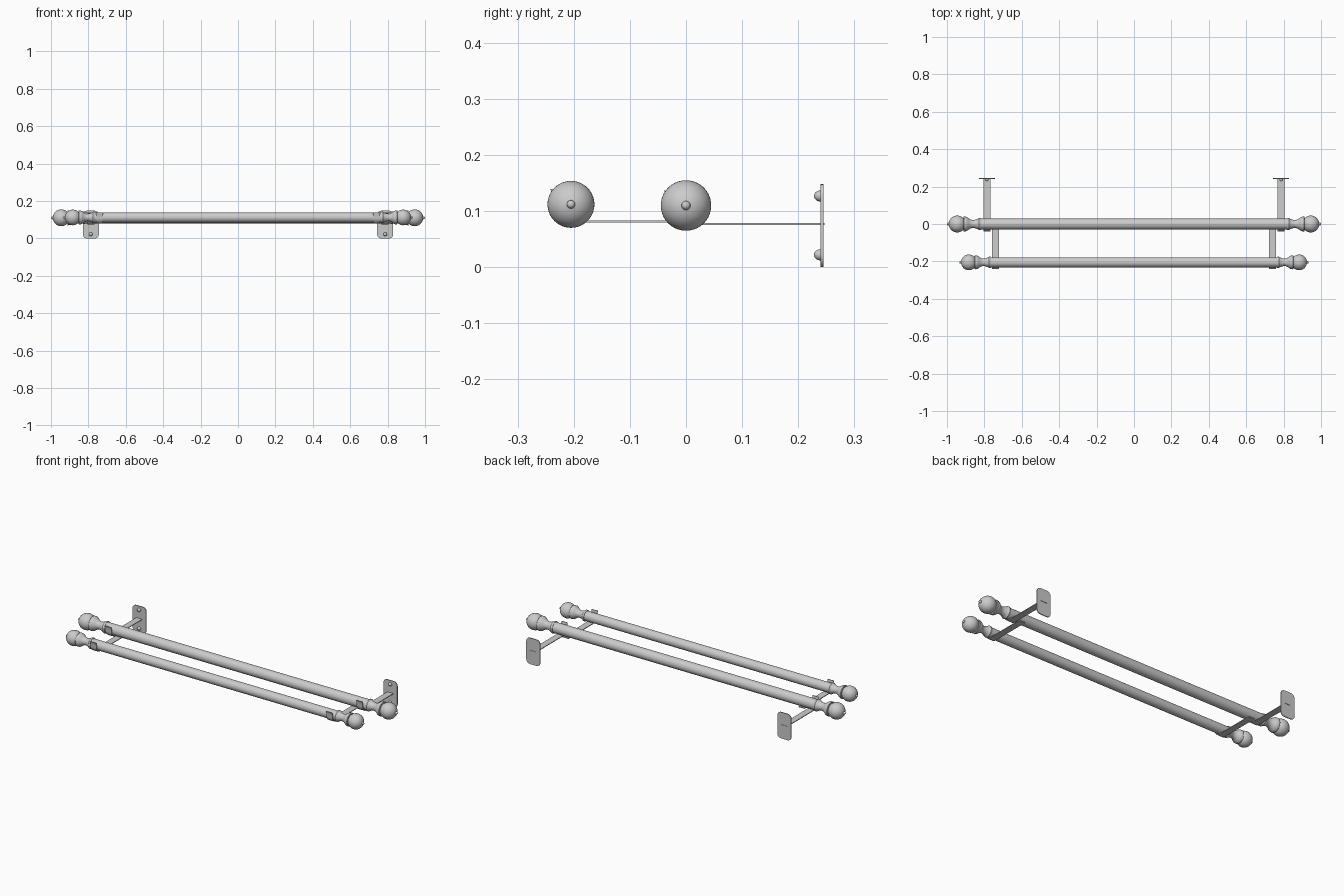
import bpy, bmesh, math
from mathutils import Matrix, Vector

cube = bpy.data.objects.get("Cube")
if cube:
    bpy.data.objects.remove(cube)

metal = bpy.data.materials.new("brushed grey metal")
metal.use_nodes = True
metal.diffuse_color = (0.6, 0.6, 0.6, 1)
metal.node_tree.nodes["Principled BSDF"].inputs["Base Color"].default_value = (0.6, 0.6, 0.6, 1)


def finish(name, bm):
    bmesh.ops.remove_doubles(bm, verts=bm.verts, dist=1e-5)
    bmesh.ops.recalc_face_normals(bm, faces=bm.faces)
    mesh = bpy.data.meshes.new(name)
    bm.to_mesh(mesh)
    bm.free()
    mesh.materials.append(metal)
    obj = bpy.data.objects.new(name, mesh)
    bpy.context.collection.objects.link(obj)
    bpy.ops.object.select_all(action="DESELECT")
    obj.select_set(True)
    bpy.context.view_layer.objects.active = obj
    bpy.ops.object.shade_smooth_by_angle(angle=math.radians(35))
    return obj


def lathe(name, profile, origin, axis, steps=40):
    """Spin (distance along axis, radius) points around the axis."""
    bm = bmesh.new()
    verts = [bm.verts.new((r, 0, d)) for d, r in profile]
    edges = [bm.edges.new(pair) for pair in zip(verts, verts[1:])]
    bmesh.ops.spin(bm, geom=verts + edges, cent=(0, 0, 0), axis=(0, 0, 1),
                   angle=math.tau, steps=steps)
    turn = Vector((0, 0, 1)).rotation_difference(Vector(axis)).to_matrix().to_4x4()
    bm.transform(Matrix.Translation(origin) @ turn)
    return finish(name, bm)


def extrude(name, outline, depth):
    """Extrude a closed 3D outline along a vector."""
    bm = bmesh.new()
    face = bm.faces.new([bm.verts.new(p) for p in outline])
    made = bmesh.ops.extrude_face_region(bm, geom=[face], use_keep_orig=True)
    moved = [g for g in made["geom"] if isinstance(g, bmesh.types.BMVert)]
    bmesh.ops.translate(bm, verts=moved, vec=depth)
    return finish(name, bm)


def finial_profile(s):
    """Neck, cup, ball and tip, from the rod end outwards."""
    ball, centre = 0.045, 0.127
    pts = [(0, 0), (0, 0.031), (0.003, 0.033), (0.010, 0.033), (0.013, 0.030),
           (0.022, 0.026), (0.034, 0.022), (0.046, 0.021), (0.056, 0.024),
           (0.066, 0.030), (0.074, 0.036), (0.080, 0.039), (0.092, 0.040), (0.094, 0.038)]
    start = math.radians(138)
    for i in range(15):
        a = start + (math.radians(9) - start) * i / 14
        pts.append((centre + ball * math.cos(a), ball * math.sin(a)))
    pts += [(0.174, 0.008), (0.178, 0.007), (0.181, 0.004), (0.182, 0)]
    return [(d * s, r * s) for d, r in pts]


def bracket(name, x, width, y, z, r, back):
    """Flat strip that curls up in front of the rod and ends in a flared lip."""
    t = 0.004
    inner = [(back, z - r)]
    outer = [(back, z - r - t)]
    for i in range(13):
        a = math.radians(270 - 90 * i / 12)
        for path, rad in ((inner, r), (outer, r + t)):
            path.append((y + rad * math.cos(a), z + rad * math.sin(a)))
    inner += [(y - r - 0.001, z + 0.014), (y - r - 0.004, z + 0.027)]
    outer += [(y - r - t - 0.001, z + 0.014), (y - r - t - 0.004, z + 0.027)]
    loop = inner + outer[::-1]
    extrude(name, [(x - width / 2, p, q) for p, q in loop], (width, 0, 0))


def wall_plate(name, x):
    w, h, r = 0.043, 0.074, 0.022
    loop = []
    for k, (sx, sz) in enumerate(((1, 1), (-1, 1), (-1, -1), (1, -1))):
        for i in range(7):
            a = math.radians(90 * k + 15 * i)
            loop.append((x + sx * (w - r) + r * math.cos(a), 0.240,
                         h + sz * (h - r) + r * math.sin(a)))
    extrude(name, loop, (0, 0.005, 0))


# Rods: y, z, radius, half length, finial scale, bracket x, bracket back end
rods = {
    "back": (0.0, 0.110, 0.029, 0.818, 1.0, 0.787, 0.247),
    "front": (-0.205, 0.112, 0.0265, 0.765, 0.93, 0.740, 0.022),
}
for label, (y, z, r, half, scale, bx, back) in rods.items():
    lathe(label + "_rod", [(-half, 0), (-half, r), (half, r), (half, 0)],
          (0, y, z), (1, 0, 0))
    for side, sx in (("left", 1), ("right", -1)):
        lathe(f"{label}_{side}_finial", finial_profile(scale),
              (sx * half, y, z), (sx, 0, 0))
        bracket(f"{label}_{side}_bracket", sx * bx, 0.037, y, z, r + 0.002, back)

# Wall plates with domed screws
dome = [(0, 0)] + [(0.012 * math.sin(a), 0.010 * math.cos(a))
                   for a in (math.radians(15 * i) for i in range(7))]
for side, sx in (("left", 1), ("right", -1)):
    x = sx * 0.787
    wall_plate(side + "_wall_plate", x)
    for level, z in (("upper", 0.127), ("lower", 0.022)):
        lathe(f"{side}_{level}_screw", dome, (x, 0.240, z), (0, -1, 0), 20)
